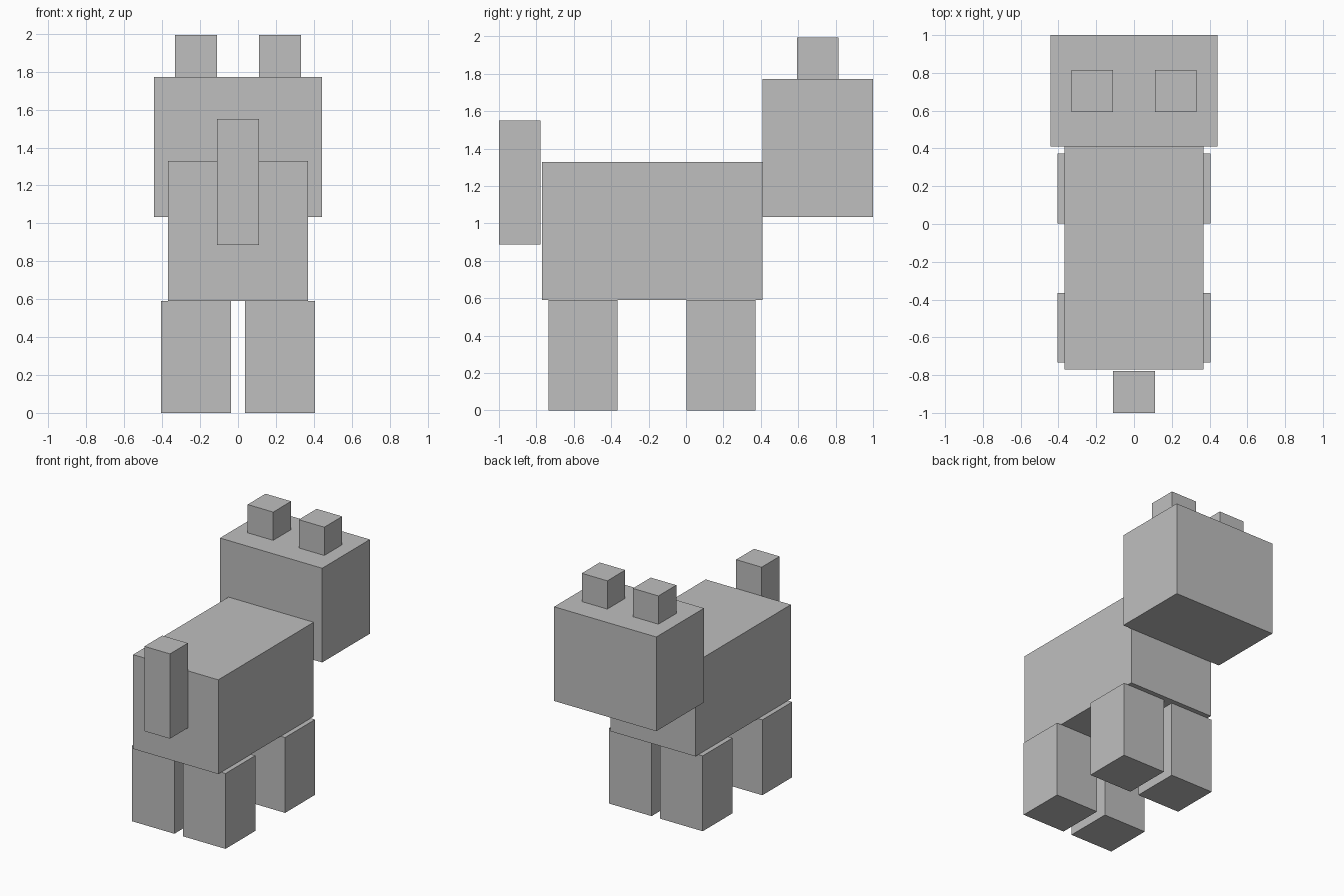
import bpy

cube = bpy.data.objects.get("Cube")
if cube:
    bpy.data.objects.remove(cube, do_unlink=True)

U = 2 / 27.1  # one block unit; the tail gap adds a tenth to the length

grey = bpy.data.materials.new("plain grey")
grey.use_nodes = True
colour = (0.52, 0.52, 0.52, 1)
grey.diffuse_color = colour
grey.node_tree.nodes["Principled BSDF"].inputs["Base Color"].default_value = colour


def block(name, x, y, z):
    """Box spanning the (low, high) ranges x, y, z in block units."""
    spans = (x, y, z)
    bpy.ops.mesh.primitive_cube_add(size=1)
    ob = bpy.context.object
    ob.name = name
    centre = [(a + b) / 2 * U for a, b in spans]
    size = [(b - a) * U for a, b in spans]
    for v in ob.data.vertices:
        v.co = [c + s * p for c, s, p in zip(centre, size, v.co)]
    ob.data.materials.append(grey)
    return ob


def pair(name, x, y, z):
    """The same box on both sides of the middle."""
    block("left_" + name, x, y, z)
    block("right_" + name, (-x[1], -x[0]), y, z)


# Trunk, head and upright tail
block("body", (-5, 5), (-10.45, 5.55), (8, 18))
block("head", (-6, 6), (5.55, 13.55), (14, 24))
block("tail", (-1.5, 1.5), (-13.55, -10.55), (12, 21))

# Ears and legs
pair("ear", (1.5, 4.5), (8.05, 11.05), (24, 27))
pair("leg_near_head", (0.5, 5.5), (0.05, 5.05), (0, 8))
pair("leg_near_tail", (0.5, 5.5), (-9.95, -4.95), (0, 8))
